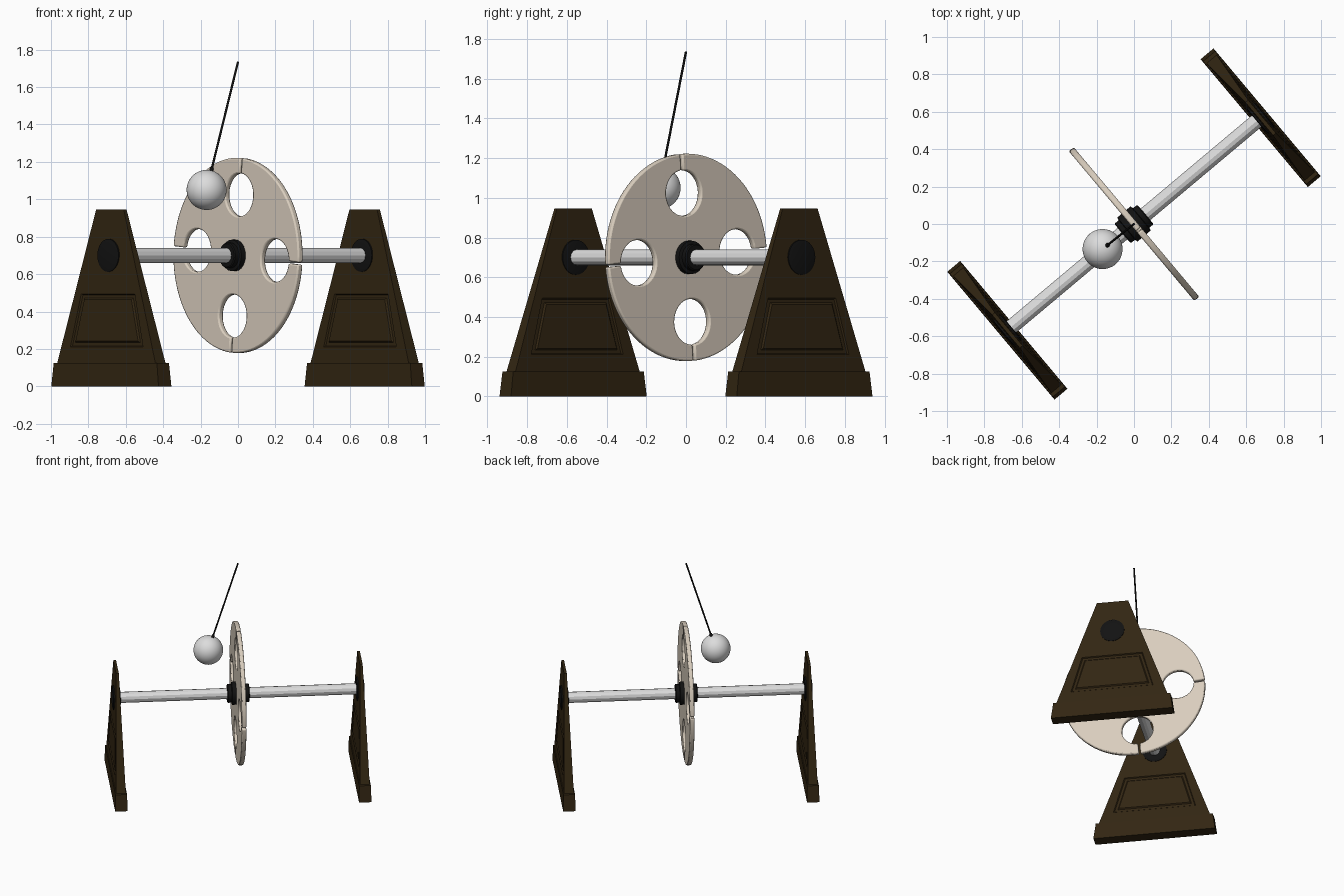
import bpy, bmesh, math
from mathutils import Matrix, Vector

if "Cube" in bpy.data.objects:
    bpy.data.objects.remove(bpy.data.objects["Cube"])

TURN = Matrix.Rotation(math.radians(40), 4, 'Z')   # local x = axle, local y = across
AX_Z = 0.70


def mat(name, rgb):
    m = bpy.data.materials.new(name)
    m.diffuse_color = (*rgb, 1)
    m.use_nodes = True
    m.node_tree.nodes["Principled BSDF"].inputs["Base Color"].default_value = m.diffuse_color
    return m


BROWN = mat("dark wood", (0.032, 0.019, 0.006))
BLACK = mat("black rubber", (0.006, 0.006, 0.006))
SILVER = mat("silver", (0.72, 0.72, 0.72))
BEIGE = mat("beige", (0.69, 0.61, 0.51))


def finish(name, bm, material, smooth=None):
    bmesh.ops.recalc_face_normals(bm, faces=bm.faces)
    me = bpy.data.meshes.new(name)
    bm.to_mesh(me)
    bm.free()
    me.transform(TURN)
    me.materials.append(material)
    ob = bpy.data.objects.new(name, me)
    bpy.context.collection.objects.link(ob)
    if smooth:
        bpy.ops.object.select_all(action='DESELECT')
        bpy.context.view_layer.objects.active = ob
        ob.select_set(True)
        bpy.ops.object.shade_smooth_by_angle(angle=math.radians(smooth))
    return ob


def lathe(name, profile, n, material, frame, smooth=None):
    """Turn (distance, radius) pairs around the local z of frame, with end caps."""
    bm = bmesh.new()
    rings = [[bm.verts.new(frame @ Vector((r * math.cos(2 * math.pi * i / n),
                                           r * math.sin(2 * math.pi * i / n), d)))
              for i in range(n)] for d, r in profile]
    for a, b in zip(rings, rings[1:]):
        for i in range(n):
            j = (i + 1) % n
            bm.faces.new((a[i], a[j], b[j], b[i]))
    bm.faces.new(rings[0])
    bm.faces.new(rings[-1])
    return finish(name, bm, material, smooth)


def axle_frame(u):
    return Matrix.Translation((u, 0, AX_Z)) @ Matrix.Rotation(math.pi / 2, 4, 'Y')


# Stands: tapered board with a grooved panel on both sides, on a plinth
def half_thick(z):
    return 0.036 - (z - 0.1) * 0.031


def stand(name, cu):
    bm = bmesh.new()
    # z bottom, z top, half width bottom, half width top, groove depth
    loops = [(0.1, 0.945, 0.417, 0.115, 0), (0.21, 0.495, 0.302, 0.222, 0),
             (0.216, 0.489, 0.294, 0.217, 0.008), (0.234, 0.472, 0.270, 0.203, 0.008),
             (0.242, 0.464, 0.260, 0.196, 0)]
    outer = []
    for s in (-1, 1):
        rings = [[bm.verts.new((cu + s * (half_thick(z) - d), y, z))
                  for y, z in ((-wb, zb), (wb, zb), (wt, zt), (-wt, zt))]
                 for zb, zt, wb, wt, d in loops]
        for a, b in zip(rings, rings[1:]):
            for i in range(4):
                j = (i + 1) % 4
                bm.faces.new((a[i], a[j], b[j], b[i]))
        bm.faces.new(rings[-1])
        outer.append(rings[0])
    for i in range(4):
        j = (i + 1) % 4
        bm.faces.new((outer[0][i], outer[0][j], outer[1][j], outer[1][i]))
    finish(name + "_board", bm, BROWN)

    bm = bmesh.new()
    bmesh.ops.create_cube(bm, size=1)
    for v in bm.verts:
        up = v.co.z > 0
        v.co = (cu + v.co.x * (0.084 if up else 0.09),
                v.co.y * (0.858 if up else 0.892), 0.125 if up else 0)
    finish(name + "_plinth", bm, BROWN)

    # Bearing through the board
    lathe(name + "_bearing", [(-0.028, 0.072), (-0.024, 0.088), (0.024, 0.088), (0.028, 0.072)],
          32, BLACK, axle_frame(cu), 30)


stand("left_stand", -0.884)
stand("right_stand", 0.884)

# Axle and hub collars
lathe("axle", [(-0.88, 0.04), (0.88, 0.04)], 12, SILVER, axle_frame(0))
lathe("hub", [(-0.08, 0.062), (-0.075, 0.068), (-0.05, 0.068), (-0.046, 0.084), (-0.02, 0.084),
              (0.02, 0.084), (0.046, 0.084), (0.05, 0.068), (0.075, 0.068), (0.08, 0.062)],
      20, BLACK, axle_frame(0), 30)

# Wheel: one outline whose four slots open into round holes
R, HOLE_R, HOLE_D, SLOT, T = 0.522, 0.115, 0.325, 0.006, 0.034
outline = []
gap = math.asin(SLOT / R)
hgap = math.asin(SLOT / HOLE_R)
for q in range(4):
    a0 = q * math.pi / 2
    spin = Matrix.Rotation(a0 + math.radians(4.8), 2)
    pts = []
    for i in range(33):                       # around the hole, from slot back to slot
        a = -hgap - (2 * math.pi - 2 * hgap) * i / 32
        pts.append((HOLE_D + HOLE_R * math.cos(a), HOLE_R * math.sin(a)))
    for i in range(25):                       # rim to the next slot
        a = gap + (math.pi / 2 - 2 * gap) * i / 24
        pts.append((R * math.cos(a), R * math.sin(a)))
    outline += [spin @ Vector(p) for p in pts]
bm = bmesh.new()
face = bm.faces.new([bm.verts.new((-T / 2, p.x, AX_Z + p.y)) for p in outline])
new = bmesh.ops.extrude_face_region(bm, geom=[face])["geom"]
bmesh.ops.translate(bm, vec=(T, 0, 0), verts=[v for v in new if isinstance(v, bmesh.types.BMVert)])
wheel = finish("wheel", bm, BEIGE, 35)
bev = wheel.modifiers.new("rounded_edge", 'BEVEL')
bev.width = 0.008
bev.segments = 2
bev.limit_method = 'ANGLE'
bev.angle_limit = math.radians(60)
bev.use_clamp_overlap = False

# Pendulum: ball hanging on a slanted rod
to_local = TURN.inverted()
ball_at = to_local @ Vector((-0.168, -0.134, 1.05))
top_at = to_local @ Vector((0, 0, 1.735))
axis = top_at - ball_at
frame = Matrix.Translation(ball_at) @ axis.to_track_quat('Z', 'Y').to_matrix().to_4x4()
bm = bmesh.new()
bmesh.ops.create_uvsphere(bm, u_segments=40, v_segments=24, radius=0.107, matrix=frame)
finish("pendulum_ball", bm, SILVER, 40)
lathe("rod_ferrule", [(0.1, 0.011), (0.122, 0.011), (0.127, 0.007)], 16, BLACK, frame, 40)
lathe("pendulum_rod", [(0.1, 0.006), (axis.length, 0.006)], 12, BLACK, frame, 40)
